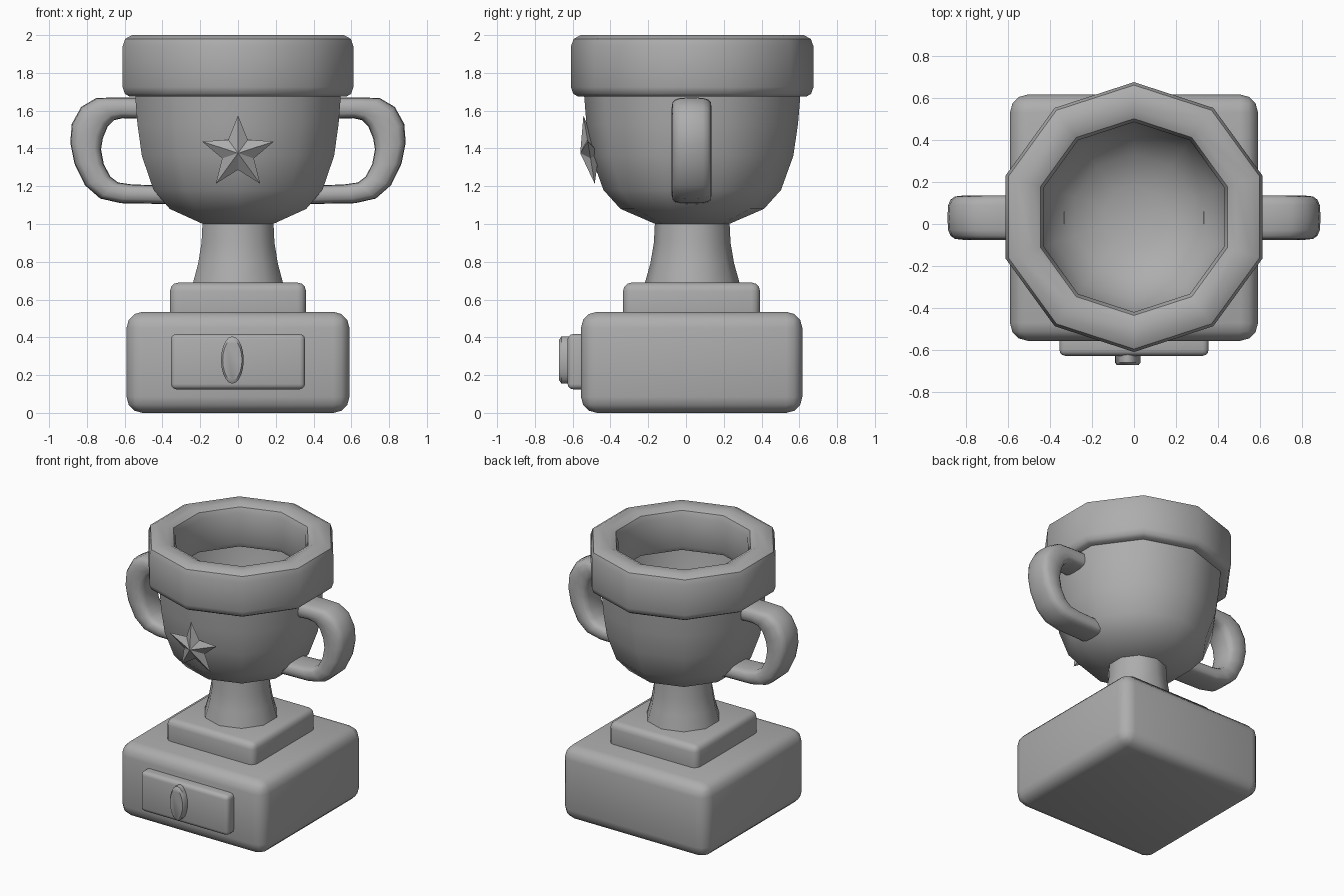
import bpy, bmesh, math
from mathutils import Vector

cube = bpy.data.objects.get("Cube")
if cube:
    bpy.data.objects.remove(cube, do_unlink=True)

CY = 0.033      # depth of the trophy's axis
SIDES = 10

grey = bpy.data.materials.new("plain grey")
grey.use_nodes = True
tone = (0.42, 0.42, 0.42, 1)
grey.diffuse_color = tone
grey.node_tree.nodes["Principled BSDF"].inputs["Base Color"].default_value = tone


def finish(name, bm, angle=40):
    """Turn a bmesh into a shaded object."""
    bmesh.ops.recalc_face_normals(bm, faces=bm.faces)
    mesh = bpy.data.meshes.new(name)
    bm.to_mesh(mesh)
    bm.free()
    ob = bpy.data.objects.new(name, mesh)
    bpy.context.collection.objects.link(ob)
    mesh.materials.append(grey)
    bpy.ops.object.select_all(action='DESELECT')
    ob.select_set(True)
    bpy.context.view_layer.objects.active = ob
    bpy.ops.object.shade_smooth_by_angle(angle=math.radians(angle))
    return ob


def skin(bm, rings, closed=False):
    """Bridge equal rings of vertices with quads."""
    pairs = list(zip(rings, rings[1:]))
    if closed:
        pairs.append((rings[-1], rings[0]))
    for a, b in pairs:
        n = len(a)
        for i in range(n):
            j = (i + 1) % n
            bm.faces.new((a[i], a[j], b[j], b[i]))


def lathe(name, profile, closed=False):
    """Ten-sided turning with a corner facing the front."""
    bm = bmesh.new()
    rings = []
    for r, z in profile:
        angles = [math.pi / 2 + math.tau * i / SIDES for i in range(SIDES)]
        rings.append([bm.verts.new((r * math.cos(a), CY + r * math.sin(a), z))
                      for a in angles])
    skin(bm, rings, closed)
    if not closed:
        bm.faces.new(rings[0])
        bm.faces.new(rings[-1])
    return finish(name, bm)


def rounded_box(name, lo, hi, bevel, segments=3):
    lo, hi = Vector(lo), Vector(hi)
    bm = bmesh.new()
    bmesh.ops.create_cube(bm, size=1)
    for v in bm.verts:
        v.co = Vector(c * s for c, s in zip(v.co, hi - lo)) + (lo + hi) / 2
    bmesh.ops.bevel(bm, geom=bm.edges[:], offset=bevel, segments=segments,
                    profile=0.5, affect='EDGES')
    return finish(name, bm)


# Plinth, step and front plaque
rounded_box("plinth", (-0.59, -0.556, 0), (0.59, 0.616, 0.535), 0.085)
rounded_box("plinth_step", (-0.36, -0.333, 0.45), (0.36, 0.392, 0.69), 0.045)
rounded_box("plaque", (-0.355, -0.627, 0.125), (0.355, -0.5, 0.417), 0.028)

# Plain oval boss on the plaque
bm = bmesh.new()
rings = []
for scale, y in ((1, -0.6), (1, -0.66), (0.85, -0.672)):
    rings.append([bm.verts.new((-0.03 + 0.06 * scale * math.cos(a), y,
                                0.28 + 0.125 * scale * math.sin(a)))
                  for a in (math.tau * i / 20 for i in range(20))])
skin(bm, rings)
bm.faces.new(rings[0])
bm.faces.new(rings[-1])
finish("plaque_boss", bm)

# Stem, bowl and thick rim
lathe("stem", [(0.255, 0.66), (0.25, 0.69), (0.222, 0.79), (0.203, 0.9),
               (0.196, 1.04)])
lathe("bowl", [(0.195, 1.0), (0.38, 1.08), (0.47, 1.18), (0.535, 1.36),
               (0.56, 1.53), (0.574, 1.7), (0.5, 1.7), (0.465, 1.4),
               (0.4, 1.25), (0.3, 1.15), (0.15, 1.09)])
lathe("rim", [(0.605, 1.675), (0.63, 1.69), (0.642, 1.725), (0.642, 1.94),
              (0.628, 1.98), (0.59, 2.0), (0.51, 2.0), (0.468, 1.98),
              (0.452, 1.94), (0.452, 1.725), (0.468, 1.69), (0.5, 1.675)],
      closed=True)

# Handles: outer and inner outline pairs in x and z
OUTLINE = [((0.46, 1.67), (0.46, 1.555)), ((0.64, 1.67), (0.61, 1.56)),
           ((0.75, 1.667), (0.655, 1.55)), ((0.83, 1.62), (0.69, 1.515)),
           ((0.88, 1.53), (0.715, 1.455)), ((0.888, 1.43), (0.725, 1.395)),
           ((0.866, 1.32), (0.71, 1.315)), ((0.81, 1.205), (0.675, 1.25)),
           ((0.73, 1.135), (0.635, 1.22)), ((0.62, 1.11), (0.565, 1.21)),
           ((0.33, 1.105), (0.33, 1.2))]


def soft(c):
    """Push a circle coordinate toward a rounded square."""
    return math.copysign(abs(c) ** 0.6, c)


for side, label in ((1, "left"), (-1, "right")):
    bm = bmesh.new()
    rings = []
    for (ox, oz), (ix, iz) in OUTLINE:
        ring = []
        for k in range(16):
            a = math.tau * k / 16
            u, v = soft(math.cos(a)), soft(math.sin(a))
            ring.append(bm.verts.new((
                side * ((ox + ix) / 2 + u * (ox - ix) / 2),
                0.03 + 0.106 * v,
                (oz + iz) / 2 + u * (oz - iz) / 2)))
        rings.append(ring)
    skin(bm, rings)
    bm.faces.new(rings[0])
    bm.faces.new(rings[-1])
    finish(label + "_handle", bm, 50)

# Faceted star leaning with the bowl
bm = bmesh.new()
STAR_Z = 1.375
edge = []
for i in range(10):
    r = 0.088 if i % 2 else 0.2
    a = math.pi / 2 + math.tau * i / 10
    dz = r * math.sin(a)
    edge.append(bm.verts.new((r * math.cos(a), -0.51 - 0.165 * dz, STAR_Z + dz)))
front = bm.verts.new((0, -0.56, STAR_Z))
back = bm.verts.new((0, -0.46, STAR_Z))
for i in range(10):
    for tip in (front, back):
        bm.faces.new((edge[i], edge[(i + 1) % 10], tip))
finish("star", bm, 20)
